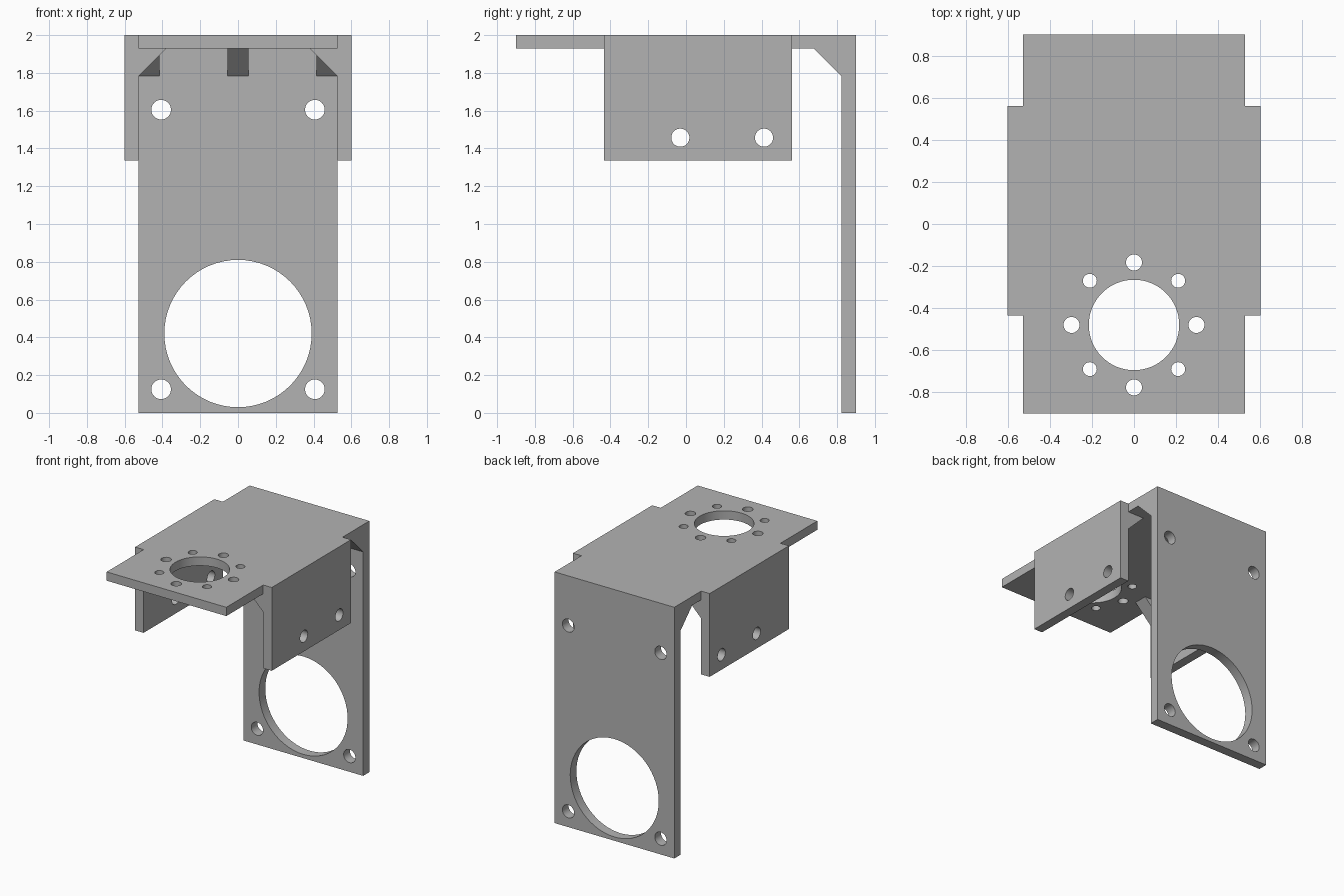
import bpy, bmesh, math
from mathutils import Matrix, Vector

cube = bpy.data.objects.get("Cube")
if cube:
    bpy.data.objects.remove(cube, do_unlink=True)

grey = bpy.data.materials.new("bracket grey")
grey.use_nodes = True
colour = (0.45, 0.45, 0.45, 1)
grey.diffuse_color = colour
grey.node_tree.nodes["Principled BSDF"].inputs["Base Color"].default_value = colour

# Main dimensions
W, WF = 0.527, 0.602          # half width of plate, and over the flanges
Y0, Y1 = -0.9, 0.9            # plate ends
F0, F1 = -0.435, 0.562        # flange ends
WALL, UNDER = 0.822, 1.93     # inner face of wall, underside of plate
RIB, LEG = 0.111, 0.147       # rib thickness and leg length


def finish(bm, name):
    bmesh.ops.recalc_face_normals(bm, faces=bm.faces)
    mesh = bpy.data.meshes.new(name)
    bm.to_mesh(mesh)
    bm.free()
    obj = bpy.data.objects.new(name, mesh)
    bpy.context.collection.objects.link(obj)
    mesh.materials.append(grey)
    return obj


def prism(name, points, direction):
    """Extrude a flat outline along a direction."""
    bm = bmesh.new()
    face = bm.faces.new([bm.verts.new(p) for p in points])
    ext = bmesh.ops.extrude_face_region(bm, geom=[face])
    verts = [v for v in ext["geom"] if isinstance(v, bmesh.types.BMVert)]
    bmesh.ops.translate(bm, verts=verts, vec=direction)
    return finish(bm, name)


def drill(obj, holes, axis):
    """Cut round holes, given as (centre, radius), along one axis."""
    bm = bmesh.new()
    turn = Vector((0, 0, 1)).rotation_difference(Vector(axis)).to_matrix().to_4x4()
    for centre, r in holes:
        bmesh.ops.create_cone(bm, cap_ends=True, segments=64 if r > 0.1 else 32,
                              radius1=r, radius2=r, depth=0.4,
                              matrix=Matrix.Translation(centre) @ turn)
    cutter = finish(bm, "hole_cutter")
    cutter.hide_render = True
    mod = obj.modifiers.new("holes", "BOOLEAN")
    mod.operation, mod.solver, mod.object = "DIFFERENCE", "EXACT", cutter
    bpy.ops.object.select_all(action="DESELECT")
    bpy.context.view_layer.objects.active = obj
    obj.select_set(True)
    bpy.ops.object.modifier_apply(modifier=mod.name)
    bpy.data.objects.remove(cutter, do_unlink=True)
    bpy.ops.object.shade_smooth_by_angle(angle=math.radians(30))


# Top plate, wider between the flange ends, with a ring of holes
half = [(W, Y0), (W, F0), (WF, F0), (WF, F1), (W, F1), (W, Y1)]
outline = half + [(-x, y) for x, y in reversed(half)]
plate = prism("top_plate", [(x, y, UNDER) for x, y in outline], (0, 0, 2 - UNDER))
hub = Vector((0, -0.48, 1.96))
holes = [(hub, 0.215)]
for i in range(8):
    a = i * math.pi / 4
    offset = Vector((math.cos(a), math.sin(a), 0)) * 0.297
    holes.append((hub + offset, 0.033 if i % 2 else 0.038))
drill(plate, holes, (0, 0, 1))

# Back wall with one large opening and four corner holes
wall = prism("back_wall", [(-W, WALL, 0), (W, WALL, 0), (W, WALL, UNDER), (-W, WALL, UNDER)],
             (0, Y1 - WALL, 0))
drill(wall, [((0, 0.86, 0.42), 0.39)] +
      [((x, 0.86, z), 0.052) for x in (-0.407, 0.407) for z in (0.125, 1.605)], (0, 1, 0))

# Ribs between wall and plate
for name, x in (("right", -W), ("middle", -RIB / 2), ("left", W - RIB)):
    prism(name + "_wall_rib", [(x, WALL, UNDER), (x, WALL - LEG, UNDER), (x, WALL, UNDER - LEG)],
          (RIB, 0, 0))

# Side flanges with two holes each, and their ribs
for side, s in (("left", 1), ("right", -1)):
    low = 1.337
    flange = prism(side + "_flange", [(s * W, F0, low), (s * W, F1, low),
                                      (s * W, F1, UNDER), (s * W, F0, UNDER)],
                   (s * (WF - W), 0, 0))
    drill(flange, [((s * 0.565, y, 1.457), 0.048) for y in (-0.03, 0.413)], (1, 0, 0))
    for name, y in (("front", F0), ("middle", (F0 + F1 - RIB) / 2), ("back", F1 - RIB)):
        prism(f"{side}_{name}_flange_rib",
              [(s * W, y, UNDER), (s * (W - LEG), y, UNDER), (s * W, y, UNDER - LEG)],
              (0, RIB, 0))
